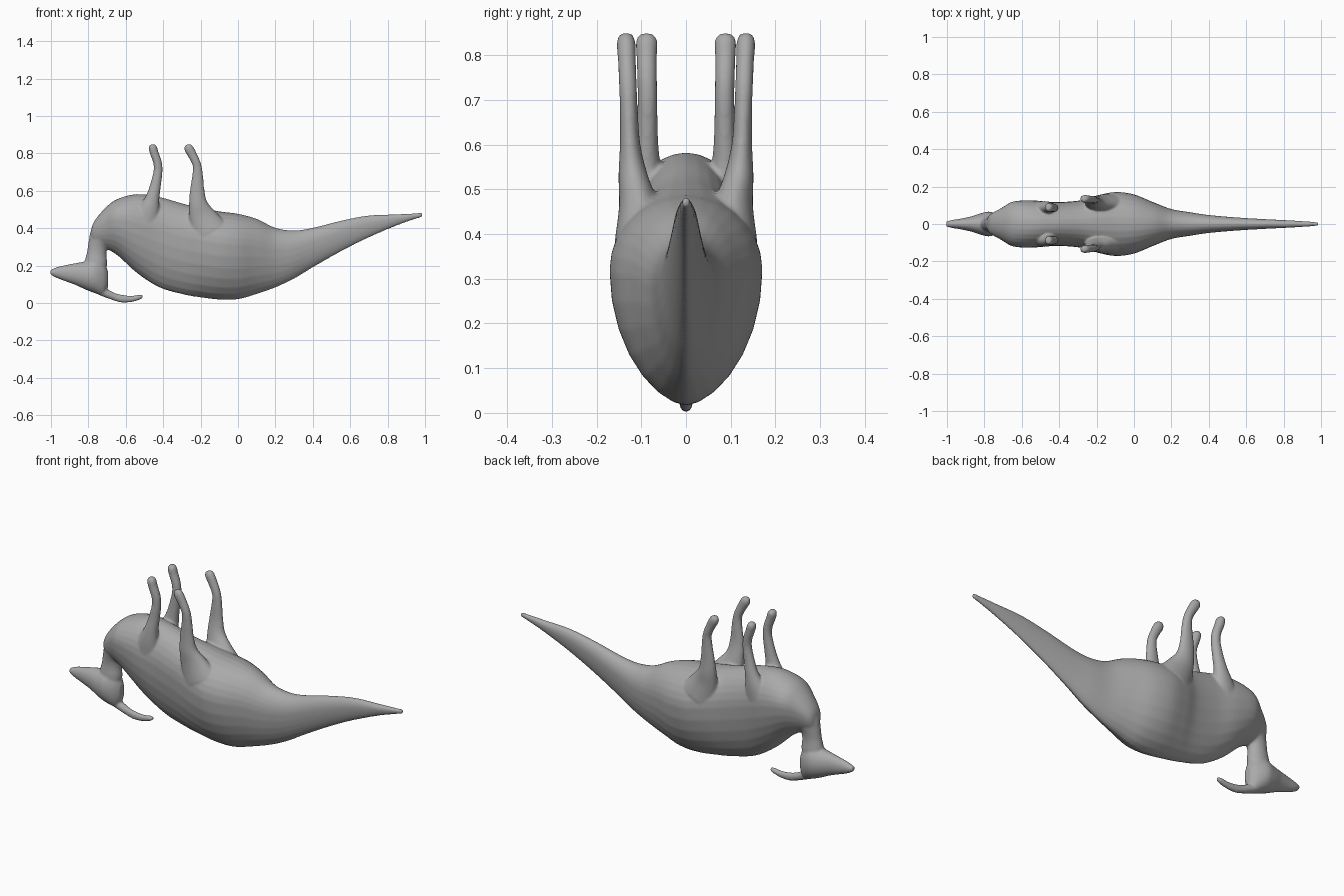
import bpy, bmesh, math
from mathutils import Vector

if "Cube" in bpy.data.objects:
    bpy.data.objects.remove(bpy.data.objects["Cube"])

STEPS, SIDES = 5, 28


def spline(rows):
    """Catmull-Rom interpolation of rows of numbers."""
    pts = [Vector(r) for r in rows]
    out = []
    for i in range(len(pts) - 1):
        p0, p1, p2, p3 = pts[max(i - 1, 0)], pts[i], pts[i + 1], pts[min(i + 2, len(pts) - 1)]
        for k in range(STEPS):
            t = k / STEPS
            out.append(p1 + (p2 - p0) * (t / 2) + (p0 * 2 - p1 * 5 + p2 * 4 - p3) * (t * t / 2)
                       + (p1 * 3 - p0 - p2 * 3 + p3) * (t ** 3 / 2))
    return out + [pts[-1]]


def loft(bm, rings):
    loops = [[bm.verts.new(p) for p in ring] for ring in rings]
    for a, b in zip(loops, loops[1:]):
        for i in range(SIDES):
            j = (i + 1) % SIDES
            bm.faces.new((a[i], a[j], b[j], b[i]))
    bm.faces.new(loops[0][::-1])
    bm.faces.new(loops[-1])


def sections(bm, rows, wide=0.5, keel=1.0):
    """Loft upright sections (x, z low, z high, half width); keel > 1 sharpens the low side."""
    rings = []
    for x, lo, hi, w in spline(rows):
        mid = lo + (hi - lo) * wide
        ring = []
        for i in range(SIDES):
            a = math.tau * i / SIDES
            c, s = math.cos(a), math.sin(a)
            y = w * math.copysign(abs(c) ** (keel if s < 0 else 1), c)
            ring.append((x, y, mid + s * ((hi - mid) if s > 0 else (mid - lo))))
        rings.append(ring)
    loft(bm, rings)


def limb(bm, rows, side=1):
    """Loft a tube along (x, y, z, radius in x-z, radius in y)."""
    pts = spline(rows)
    rings = []
    for i, p in enumerate(pts):
        d = pts[min(i + 1, len(pts) - 1)] - pts[max(i - 1, 0)]
        u = Vector((d[2], 0, -d[0])).normalized()
        ring = []
        for k in range(SIDES):
            a = math.tau * k / SIDES
            q = Vector(p[:3]) + u * (p[3] * math.cos(a)) + Vector((0, p[4] * math.sin(a), 0))
            ring.append((q.x, q.y * side, q.z))
        rings.append(ring)
    loft(bm, rings)


bm = bmesh.new()

# torso and tail (animal lies on its back)
sections(bm, [(-.787, .34, .38, .02), (-.77, .305, .435, .05), (-.71, .29, .508, .085),
              (-.645, .255, .556, .12), (-.54, .16, .582, .126), (-.42, .083, .567, .117),
              (-.29, .045, .53, .126), (-.2, .03, .51, .152), (-.1, .018, .49, .171),
              (0, .02, .477, .158), (.1, .048, .45, .118), (.2, .083, .402, .08),
              (.3, .13, .388, .063), (.4, .19, .402, .048), (.55, .275, .44, .035),
              (.7, .35, .468, .026), (.86, .418, .475, .018), (.985, .46, .482, .009)],
         wide=.64, keel=1.2)

# neck
limb(bm, [(-.64, 0, .40, .1, .09), (-.715, 0, .37, .075, .065), (-.745, 0, .32, .055, .045),
          (-.755, 0, .27, .052, .039), (-.76, 0, .21, .06, .045), (-.765, 0, .14, .05, .045)])

# head
sections(bm, [(-1.003, .152, .178, .014), (-.97, .134, .191, .022), (-.93, .119, .201, .028),
              (-.87, .097, .213, .041), (-.82, .074, .222, .057), (-.77, .054, .235, .066),
              (-.72, .042, .22, .046), (-.695, .085, .17, .02)])

# swept crest
sections(bm, [(-.78, .06, .12, .03), (-.72, .034, .085, .024), (-.66, .012, .055, .017),
              (-.62, .002, .044, .015), (-.57, .005, .039, .014), (-.53, .016, .044, .014),
              (-.51, .026, .042, .01)])

# legs pointing upward, mirrored
FRONT = [(-.5, .08, .42, .08, .04), (-.475, .085, .5, .055, .037), (-.455, .088, .57, .036, .029),
         (-.441, .087, .63, .029, .024), (-.428, .086, .70, .024, .022), (-.43, .087, .75, .023, .022),
         (-.447, .088, .80, .023, .023), (-.456, .088, .832, .022, .024), (-.459, .088, .848, .012, .014)]
HIND = [(-.15, .1, .38, .1, .06), (-.19, .105, .46, .075, .045), (-.213, .118, .53, .05, .033),
        (-.218, .125, .6, .039, .023), (-.216, .128, .68, .029, .02), (-.219, .13, .735, .023, .02),
        (-.24, .132, .785, .024, .02), (-.264, .134, .828, .025, .021), (-.273, .134, .846, .013, .014)]
for side in (1, -1):
    limb(bm, FRONT, side)
    limb(bm, HIND, side)

bmesh.ops.recalc_face_normals(bm, faces=bm.faces)
mesh = bpy.data.meshes.new("crested_dinosaur")
bm.to_mesh(mesh)
bm.free()
body = bpy.data.objects.new("crested_dinosaur", mesh)
bpy.context.collection.objects.link(body)

# fuse the parts into one smooth skin
fuse = body.modifiers.new("fuse", 'REMESH')
fuse.mode = 'VOXEL'
fuse.voxel_size = .006
fuse.use_smooth_shade = True
soft = body.modifiers.new("soften", 'SMOOTH')
soft.factor = .5
soft.iterations = 5

grey = bpy.data.materials.new("plain grey")
grey.diffuse_color = (.4, .4, .4, 1)
grey.use_nodes = True
grey.node_tree.nodes["Principled BSDF"].inputs["Base Color"].default_value = grey.diffuse_color
mesh.materials.append(grey)
for f in mesh.polygons:
    f.use_smooth = True
